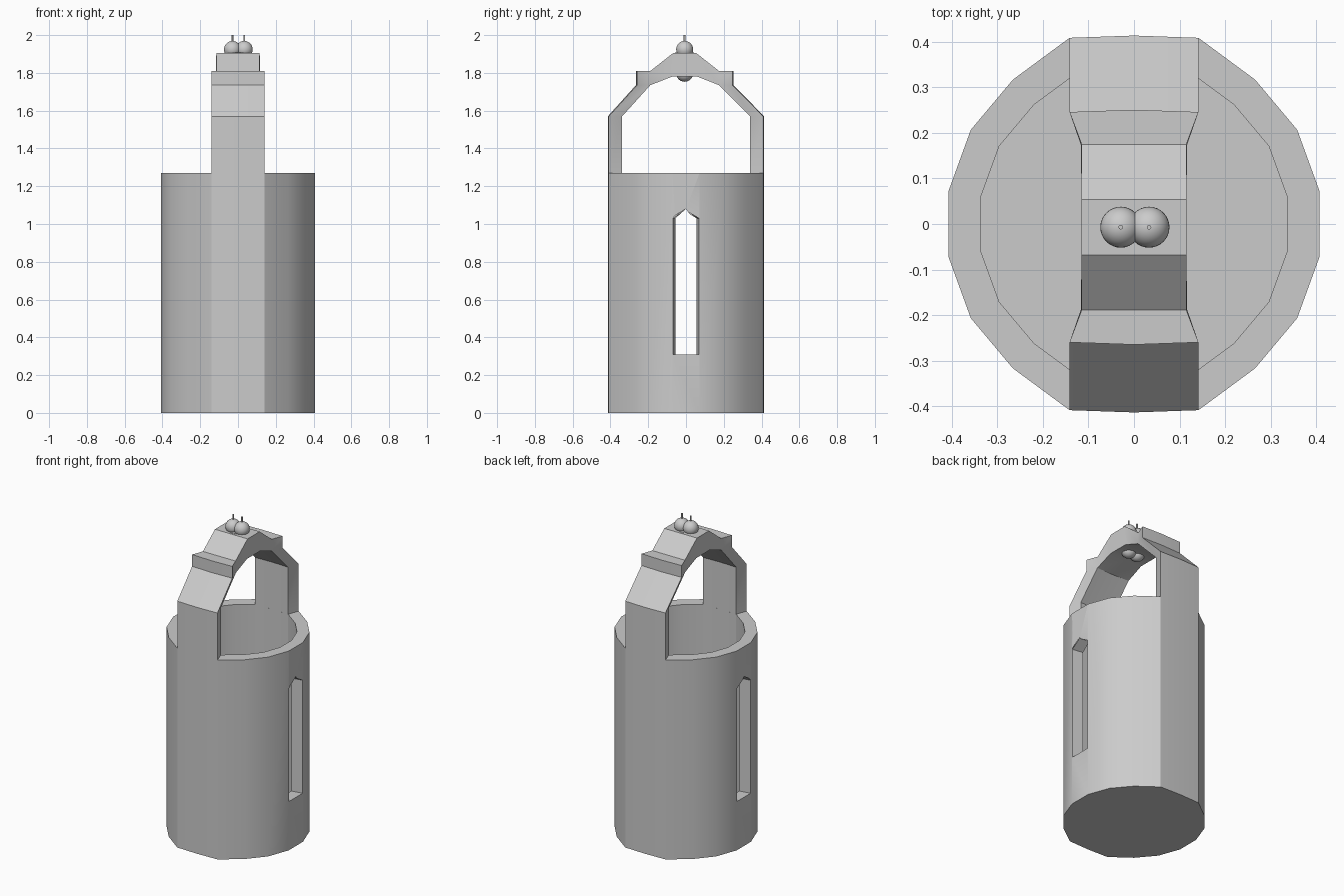
import bpy, bmesh, math

cube = bpy.data.objects.get("Cube")
if cube:
    bpy.data.objects.remove(cube, do_unlink=True)

grey = bpy.data.materials.new("plain_grey")
grey.use_nodes = True
grey.diffuse_color = (0.6, 0.6, 0.6, 1)
grey.node_tree.nodes["Principled BSDF"].inputs["Base Color"].default_value = (0.6, 0.6, 0.6, 1)

RIM = 1.27      # top of the cup
FLOOR = 0.07    # inside floor height
INNER = 0.826   # inner outline relative to the outer one


def finish(obj):
    obj.data.materials.append(grey)
    bpy.ops.object.select_all(action="DESELECT")
    obj.select_set(True)
    bpy.context.view_layer.objects.active = obj
    bpy.ops.object.shade_smooth_by_angle(angle=math.radians(30))


def mesh_object(name, bm):
    bmesh.ops.recalc_face_normals(bm, faces=bm.faces)
    mesh = bpy.data.meshes.new(name)
    bm.to_mesh(mesh)
    bm.free()
    obj = bpy.data.objects.new(name, mesh)
    bpy.context.collection.objects.link(obj)
    return obj


def loft(bm, rings, cap=True):
    """Skin closed rings of points, optionally closing both ends."""
    rows = [[bm.verts.new(p) for p in ring] for ring in rings]
    for a, b in zip(rows, rows[1:]):
        for i in range(len(a)):
            j = (i + 1) % len(a)
            bm.faces.new((a[i], a[j], b[j], b[i]))
    if cap:
        bm.faces.new(rows[0])
        bm.faces.new(rows[-1])


# Cup: 18-sided outline with the front and back strips pushed out flat
outline = []
for k in range(18):
    angle = math.radians(10 + 20 * k)
    x, y = 0.414 * math.cos(angle), 0.414 * math.sin(angle)
    if 0.38 < abs(y) < 0.40:
        y = math.copysign(0.409, y)
    outline.append((x, y))


def ring(scale, z):
    return [(x * scale, y * scale, z) for x, y in outline]


bm = bmesh.new()
loft(bm, [ring(1, 0), ring(1, RIM), ring(INNER, RIM), ring(INNER, FLOOR)])
cup = mesh_object("cup", bm)

# Pointed slot windows, narrowing toward the axis
window = [(-1, 0.31), (1, 0.31), (1, 1.03), (0, 1.08), (-1, 1.03)]
for side, name in ((1, "left"), (-1, "right")):
    bm = bmesh.new()
    loft(bm, [[(side * x, y * x * 0.168, z) for y, z in window] for x in (0.2, 0.5)])
    cutter = mesh_object(name + "_window_cutter", bm)
    cutter.hide_render = True
    cutter.hide_set(True)
    cut = cup.modifiers.new(name + "_window", "BOOLEAN")
    cut.object = cutter
    cut.operation = "DIFFERENCE"
    cut.solver = "EXACT"
finish(cup)

# Arched handle: outer (y, z, half width) paired with inner (y, z, half width)
shoulder = (0.182, 1.735, 0.117)
stations = [
    ((0.409, RIM, 0.1416), (0.338, RIM, 0.117)),
    ((0.409, 1.57, 0.1416), (0.338, 1.57, 0.117)),
    ((0.253, 1.735, 0.1416), shoulder),
    ((0.253, 1.81, 0.1416), shoulder),
    ((0.182, 1.81, 0.115), shoulder),
    ((0.061, 1.905, 0.115), (0.067, 1.78, 0.115)),
]


def section(station, side):
    (oy, oz, ow), (iy, iz, iw) = station
    shift = -0.007 if oz > 1.6 else 0
    bulge = 0.005 if ow > 0.12 else 0
    points = [(-ow, oy, oz), (0, oy + bulge, oz), (ow, oy, oz),
              (iw, iy, iz), (0, iy + bulge * INNER, iz), (-iw, iy, iz)]
    return [(x, side * y + shift, z) for x, y, z in points]


bm = bmesh.new()
loft(bm, [section(s, -1) for s in stations] + [section(s, 1) for s in reversed(stations)], cap=False)
bmesh.ops.remove_doubles(bm, verts=bm.verts, dist=0.003)
finish(mesh_object("arched_handle", bm))

# Paired balls above and below the arch, with thin pins on the upper pair
for x, side in ((0.033, "left"), (-0.029, "right")):
    for z, level in ((1.924, "upper"), (1.798, "lower")):
        bpy.ops.mesh.primitive_uv_sphere_add(segments=32, ring_count=16, radius=0.045, location=(x, -0.007, z))
        ball = bpy.context.object
        ball.name = level + "_" + side + "_ball"
        finish(ball)
    bpy.ops.mesh.primitive_cylinder_add(vertices=16, radius=0.005, depth=0.06, location=(x, -0.007, 1.97))
    pin = bpy.context.object
    pin.name = side + "_pin"
    finish(pin)

# Round mounting plate under the upper balls
bpy.ops.mesh.primitive_cylinder_add(vertices=32, radius=0.05, depth=0.006, location=(0, -0.007, 1.904))
plate = bpy.context.object
plate.name = "mounting_plate"
finish(plate)
